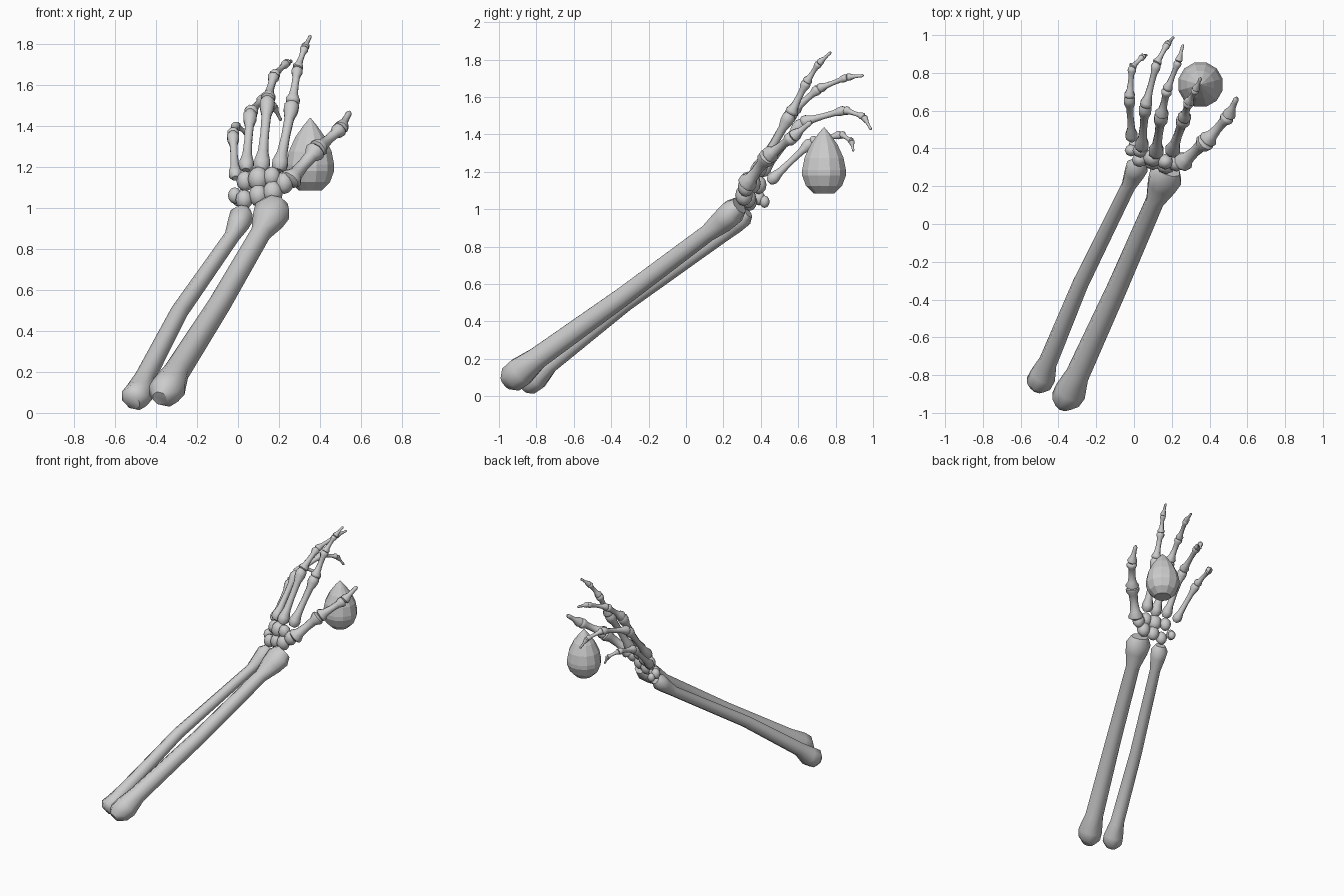
import bpy, bmesh, math
from mathutils import Vector

if "Cube" in bpy.data.objects:
    bpy.data.objects.remove(bpy.data.objects["Cube"])

grey = bpy.data.materials.new("bone_grey")
grey.diffuse_color = (0.6, 0.6, 0.6, 1)
grey.use_nodes = True
grey.node_tree.nodes["Principled BSDF"].inputs["Base Color"].default_value = grey.diffuse_color


def finish(name, bm, smooth=True):
    bmesh.ops.recalc_face_normals(bm, faces=bm.faces[:])
    me = bpy.data.meshes.new(name)
    bm.to_mesh(me)
    bm.free()
    me.materials.append(grey)
    ob = bpy.data.objects.new(name, me)
    bpy.context.collection.objects.link(ob)
    if smooth:
        bpy.ops.object.select_all(action='DESELECT')
        bpy.context.view_layer.objects.active = ob
        ob.select_set(True)
        bpy.ops.object.shade_smooth_by_angle(angle=math.radians(50))
    return ob


def loft(name, rings, sides=8, smooth=True):
    """Skin round rings (point, radius, width factor) along a path."""
    bm = bmesh.new()
    axis = (rings[-1][0] - rings[0][0]).normalized()
    side = Vector((1, 0, 0))
    side = (side - axis * side.dot(axis)).normalized()
    up = axis.cross(side)
    loops = []
    for p, r, w in rings:
        angles = [2 * math.pi * (i + .5) / sides for i in range(sides)]
        loops.append([bm.verts.new(p + side * (r * w * math.cos(a)) + up * (r * math.sin(a)))
                      for a in angles])
    for a, b in zip(loops, loops[1:]):
        for i in range(sides):
            j = (i + 1) % sides
            bm.faces.new((a[i], a[j], b[j], b[i]))
    bm.faces.new(loops[0][::-1])
    bm.faces.new(loops[-1])
    return finish(name, bm, smooth)


# Knobbly bone profile: (fraction of length, fraction of head radius)
KNOB = [(-.03, .5), (.03, .95), (.10, 1), (.24, .66), (.5, .56), (.76, .64),
        (.88, .98), (.96, 1), (1.03, .55)]
CLAW = [(-.04, .5), (.06, 1), (.2, .95), (.45, .55), (.75, .5), (.9, .55), (1, .25)]


def bone(name, a, b, r0, r1, profile=KNOB):
    a, b = Vector(a), Vector(b)
    loft(name, [(a.lerp(b, t), (r0 + (r1 - r0) * min(max(t, 0), 1)) * f, 1) for t, f in profile])


# Forearm bones: (x, y, z, radius, width factor)
def long_bone(name, pts):
    loft(name, [(Vector(p[:3]), p[3], p[4]) for p in pts], 8)


long_bone("radius_bone", [
    (-.38, -.965, .07, .04, 1), (-.362, -.93, .095, .08, 1), (-.335, -.885, .13, .085, 1),
    (-.30, -.80, .20, .064, 1), (-.09, -.34, .53, .055, 1), (.11, .12, .875, .05, 1),
    (.145, .20, .94, .068, 1.2), (.168, .25, .985, .072, 1.3), (.185, .285, 1.02, .05, 1.3)])
long_bone("ulna_bone", [
    (-.515, -.87, .05, .04, 1), (-.505, -.845, .07, .07, 1), (-.48, -.80, .10, .07, 1),
    (-.455, -.73, .17, .05, 1), (-.285, -.32, .495, .043, 1), (-.03, .20, .86, .038, 1),
    (0, .265, .92, .052, 1.05), (.018, .305, .96, .058, 1.05), (.03, .33, .985, .035, 1.05)])

# Wrist bones: x, y, z, radius
CARPALS = [(-.015, .39, 1.06, .036), (.03, .34, 1.04, .044), (.10, .33, 1.06, .05),
           (.17, .31, 1.075, .052), (.035, .39, 1.13, .045), (.10, .35, 1.14, .055),
           (.165, .33, 1.15, .046), (.225, .32, 1.12, .048), (.0, .42, 1.04, .03)]
for i, (x, y, z, r) in enumerate(CARPALS):
    bm = bmesh.new()
    bmesh.ops.create_uvsphere(bm, u_segments=8, v_segments=6, radius=r)
    for v in bm.verts:
        v.co = Vector((v.co.x * .95 + x, v.co.y * .9 + y, v.co.z * 1.1 + z))
    finish(f"wrist_bone_{i + 1}", bm)

# Fingers: joints from the wrist to the tip, and the radius at each joint
FINGERS = {
    "index": [(.20, .38, 1.19), (.265, .56, 1.51), (.29, .645, 1.68), (.325, .71, 1.78), (.354, .775, 1.84)],
    "middle": [(.115, .37, 1.19), (.145, .575, 1.53), (.175, .71, 1.645), (.235, .86, 1.705), (.26, .95, 1.715)],
    "ring": [(.04, .40, 1.19), (.06, .62, 1.465), (.12, .85, 1.53), (.175, .95, 1.495), (.21, .99, 1.425)],
    "little": [(-.012, .45, 1.15), (-.025, .67, 1.36), (-.01, .83, 1.40), (.045, .885, 1.365), (.066, .895, 1.31)],
    "thumb": [(.25, .32, 1.13), (.385, .44, 1.285), (.50, .57, 1.385), (.545, .67, 1.468)],
}
SIZES = {"index": 1, "middle": 1, "ring": .92, "little": .82, "thumb": 1.3}
RADII = [.042, .038, .028, .021, .016]
for name, joints in FINGERS.items():
    s = SIZES[name]
    last = len(joints) - 2
    for i in range(last + 1):
        bone(f"{name}_bone_{i + 1}", joints[i], joints[i + 1], RADII[i] * s, RADII[i + 1] * s,
             CLAW if i == last else KNOB)

# Hanging faceted drop
DROP = [(.058, 1.085), (.10, 1.125), (.121, 1.18), (.121, 1.21), (.108, 1.275),
        (.075, 1.345), (.035, 1.40), (.003, 1.437)]
loft("drop", [(Vector((.352, .738, z)), r, 1) for r, z in DROP], 12, smooth=False)
